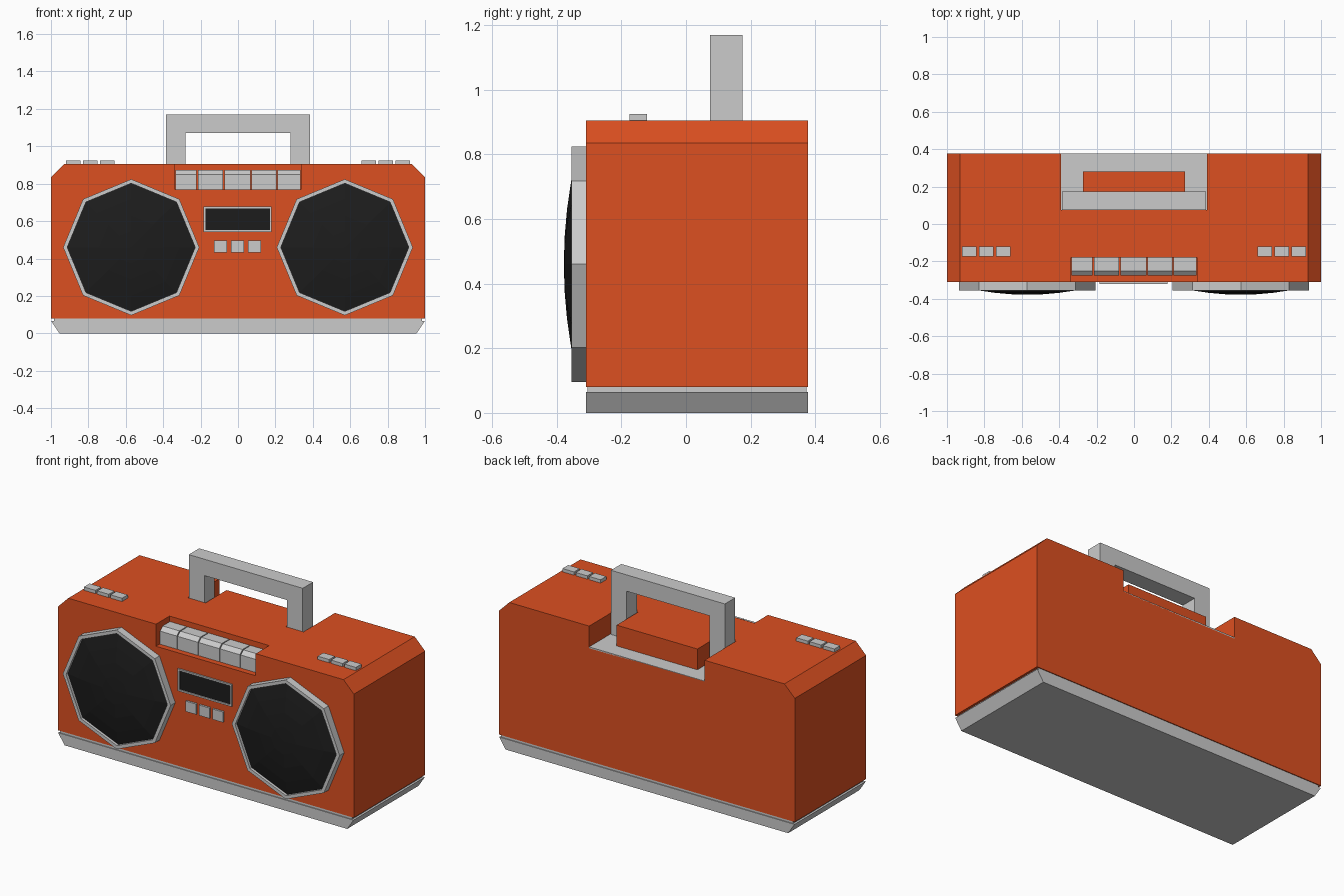
import bpy, bmesh
from math import sin, cos, pi

if "Cube" in bpy.data.objects:
    bpy.data.objects.remove(bpy.data.objects["Cube"])


def material(name, rgb):
    m = bpy.data.materials.new(name)
    m.diffuse_color = (*rgb, 1)
    m.use_nodes = True
    m.node_tree.nodes["Principled BSDF"].inputs["Base Color"].default_value = m.diffuse_color
    return m


ORANGE = material("orange", (0.72, 0.08, 0.015))
BLACK = material("black", (0.012, 0.012, 0.012))


def finish(name, bm, mat=None):
    bmesh.ops.remove_doubles(bm, verts=bm.verts, dist=1e-5)
    bmesh.ops.recalc_face_normals(bm, faces=bm.faces)
    me = bpy.data.meshes.new(name)
    bm.to_mesh(me)
    bm.free()
    ob = bpy.data.objects.new(name, me)
    bpy.context.collection.objects.link(ob)
    if mat:
        me.materials.append(mat)
    return ob


def prism(name, pts, axis, a, b, mat=None):
    """Extrude a 2D outline from a to b along an axis."""
    place = {"x": lambda p, t: (t, p[0], p[1]),
             "y": lambda p, t: (p[0], t, p[1]),
             "z": lambda p, t: (p[0], p[1], t)}[axis]
    bm = bmesh.new()
    lo = [bm.verts.new(place(p, a)) for p in pts]
    hi = [bm.verts.new(place(p, b)) for p in pts]
    bm.faces.new(lo)
    bm.faces.new(hi)
    n = len(pts)
    for i in range(n):
        j = (i + 1) % n
        bm.faces.new((lo[i], lo[j], hi[j], hi[i]))
    return finish(name, bm, mat)


def box(name, x0, x1, y0, y1, z0, z1, mat=None):
    return prism(name, [(x0, y0), (x1, y0), (x1, y1), (x0, y1)], "z", z0, z1, mat)


def lathe(name, cx, cz, profile, mat=None, closed=False, n=8):
    """Revolve (radius, y) points around a y-parallel axis."""
    bm = bmesh.new()
    rings = [[bm.verts.new((cx + r * sin(2 * pi * i / n), y, cz + r * cos(2 * pi * i / n)))
              for i in range(n)] for r, y in profile]
    pairs = list(zip(rings, rings[1:])) + ([(rings[-1], rings[0])] if closed else [])
    for p, q in pairs:
        for i in range(n):
            j = (i + 1) % n
            bm.faces.new((p[i], p[j], q[j], q[i]))
    return finish(name, bm, mat)


def cut(ob, cutter):
    mod = ob.modifiers.new("cut", "BOOLEAN")
    mod.operation, mod.solver, mod.object = "DIFFERENCE", "EXACT", cutter
    bpy.context.view_layer.objects.active = ob
    bpy.ops.object.modifier_apply(modifier=mod.name)
    bpy.data.objects.remove(cutter)


FRONT, BACK, TOP, FLOOR = -0.31, 0.378, 0.905, 0.775

# Body with chamfered top corners
body = prism("body", [(-1, 0.08), (1, 0.08), (1, 0.835), (0.93, TOP),
                      (-0.93, TOP), (-1, 0.835)], "y", FRONT, BACK, ORANGE)

# U-shaped recess that the handle folds into, and the key recess at the front
channel = [(-0.39, 0.075), (0.39, 0.075), (0.39, 0.5), (-0.39, 0.5)]
cut(body, prism("channel_cutter", channel, "z", FLOOR, 1.1))
cut(body, box("key_cutter", -0.337, 0.337, -0.5, -0.18, 0.77, 1.1))
box("recess_block", -0.273, 0.273, 0.075, 0.28, FLOOR, TOP, ORANGE)
box("recess_floor", -0.39, 0.39, 0.075, BACK, FLOOR - 0.005, FLOOR + 0.003)

# Base: tapered foot and narrow neck
prism("base", [(-0.955, 0), (0.955, 0), (0.998, 0.065), (-0.998, 0.065)], "y", FRONT, BACK)
box("base_neck", -0.985, 0.985, FRONT + 0.005, BACK - 0.005, 0.06, 0.085)

# Handle
prism("handle", [(-0.385, FLOOR), (-0.28, FLOOR), (-0.28, 1.07), (0.28, 1.07),
                 (0.28, FLOOR), (0.385, FLOOR), (0.385, 1.17), (-0.385, 1.17)],
      "y", 0.075, 0.175)

# Speakers: octagonal rim and shallow domed grille
for side, s in (("left", -1), ("right", 1)):
    cx, cz = 0.571 * s, 0.46
    lathe(side + "_speaker_rim", cx, cz, [(0.364, FRONT + 0.01), (0.364, -0.355),
                                          (0.342, -0.355), (0.342, FRONT + 0.01)], closed=True)
    dome = [(r, -0.378 + 0.34 * r * r) for r in (0.342, 0.26, 0.17, 0.085, 0)]
    lathe(side + "_speaker_grille", cx, cz, dome, BLACK)
    # Small top buttons
    for i in range(3):
        x = s * (0.7 + 0.09 * i)
        box(f"{side}_top_button_{i + 1}", x - 0.039, x + 0.039, -0.175, -0.12, TOP - 0.01, 0.925)

# Cassette keys with a chamfered front edge
key = [(-0.18, 0.77), (-0.275, 0.77), (-0.275, 0.85), (-0.25, 0.872), (-0.18, 0.872)]
edges = [-0.337, -0.218, -0.076, 0.069, 0.208, 0.337]
for i, (a, b) in enumerate(zip(edges, edges[1:])):
    prism(f"key_{i + 1}", key, "x", a + 0.003, b - 0.003)

# Display window with frame
frame = box("display_frame", -0.184, 0.18, -0.32, FRONT + 0.01, 0.542, 0.677)
cut(frame, box("display_cutter", -0.174, 0.17, -0.4, -0.2, 0.552, 0.667))
box("display", -0.174, 0.17, -0.313, FRONT + 0.01, 0.552, 0.667, BLACK)

# Three front buttons
for i in range(3):
    x = -0.094 + 0.091 * i
    box(f"front_button_{i + 1}", x - 0.035, x + 0.035, -0.322, FRONT + 0.01, 0.432, 0.496)
